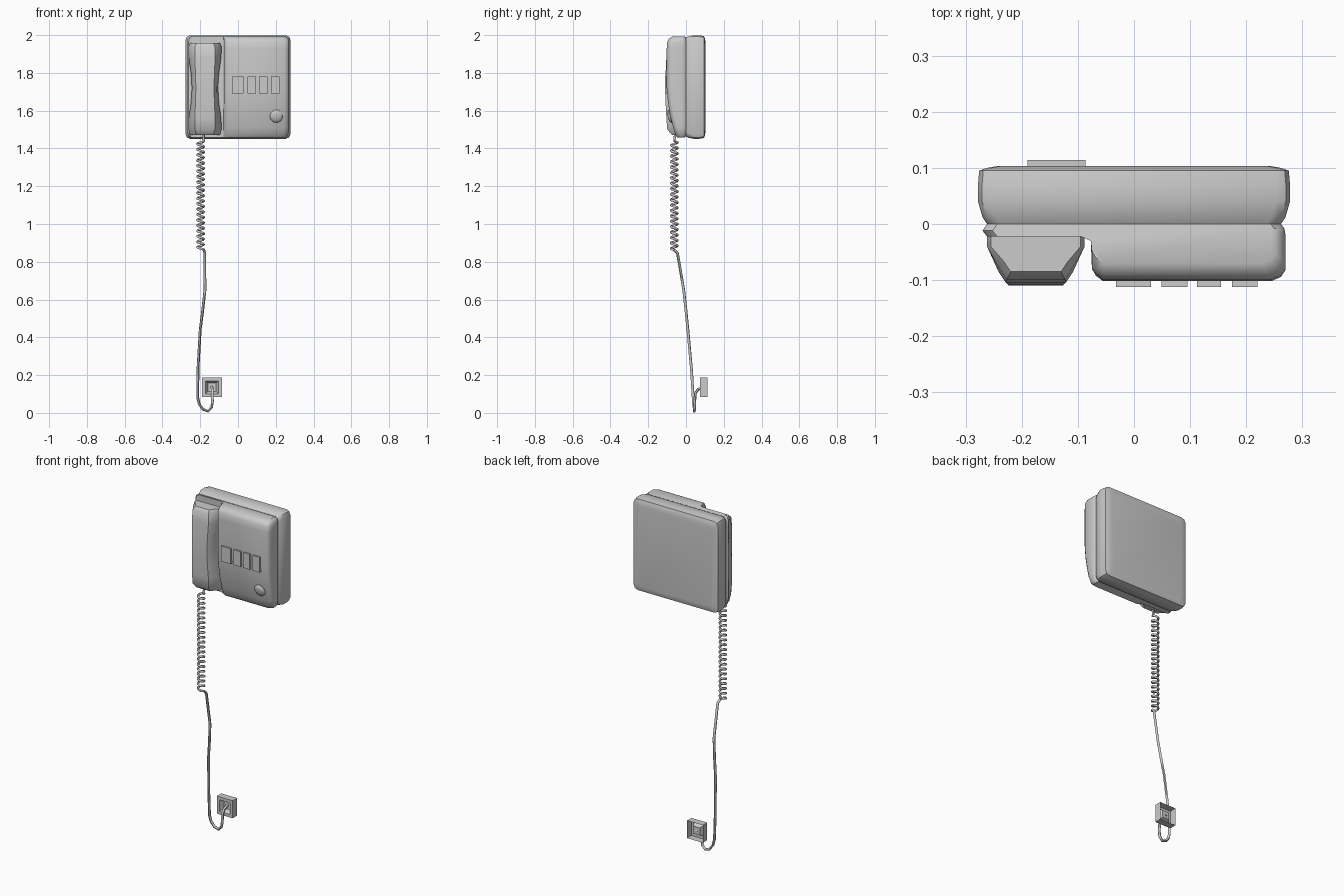
import bpy, bmesh, math
from mathutils import Vector

if "Cube" in bpy.data.objects:
    bpy.data.objects.remove(bpy.data.objects["Cube"])

grey = bpy.data.materials.new("grey plastic")
grey.use_nodes = True
grey.diffuse_color = (0.6, 0.6, 0.6, 1)
grey.node_tree.nodes["Principled BSDF"].inputs["Base Color"].default_value = (0.6, 0.6, 0.6, 1)


def finish(obj, angle=40):
    obj.data.materials.append(grey)
    bpy.ops.object.select_all(action="DESELECT")
    obj.select_set(True)
    bpy.context.view_layer.objects.active = obj
    bpy.ops.object.shade_smooth_by_angle(angle=math.radians(angle))
    return obj


def loft(name, rings, cap_start=True, cap_end=True, angle=40):
    """Skin a list of equal-length closed rings."""
    bm = bmesh.new()
    rows = [[bm.verts.new(p) for p in ring] for ring in rings]
    for a, b in zip(rows, rows[1:]):
        for i in range(len(a)):
            j = (i + 1) % len(a)
            bm.faces.new((a[i], a[j], b[j], b[i]))
    if cap_start:
        bm.faces.new(rows[0][::-1])
    if cap_end:
        bm.faces.new(rows[-1])
    bmesh.ops.recalc_face_normals(bm, faces=bm.faces)
    mesh = bpy.data.meshes.new(name)
    bm.to_mesh(mesh)
    bm.free()
    obj = bpy.data.objects.new(name, mesh)
    bpy.context.collection.objects.link(obj)
    return finish(obj, angle)


def rounded_rect(cx, cz, hx, hz, y, r):
    """Rectangle facing y with three points on each rounded corner."""
    ring = []
    for k, (sx, sz) in enumerate(((1, 1), (-1, 1), (-1, -1), (1, -1))):
        for step in range(3):
            t = math.radians(90 * k + 45 * step)
            ring.append((cx + sx * (hx - r) + r * math.cos(t), y, cz + sz * (hz - r) + r * math.sin(t)))
    return ring


def wire(name, points, radius, kind="POLY"):
    curve = bpy.data.curves.new(name, "CURVE")
    curve.dimensions = "3D"
    curve.bevel_depth = radius
    curve.bevel_resolution = 1
    curve.use_fill_caps = True
    spline = curve.splines.new("POLY")
    spline.points.add(len(points) - 1)
    for p, co in zip(spline.points, points):
        p.co = (*co, 1)
    obj = bpy.data.objects.new(name, curve)
    bpy.context.collection.objects.link(obj)
    bpy.ops.object.select_all(action="DESELECT")
    obj.select_set(True)
    bpy.context.view_layer.objects.active = obj
    bpy.ops.object.convert(target="MESH")
    return finish(bpy.context.object, 60)


# Rear housing: rounded slab with a groove where it meets the front
MID = 1.725
rear = [(0, .262, .262), (.012, .27, .268), (.04, .278, .274), (.07, .278, .274),
        (.095, .276, .27), (.1, .262, .258), (.103, .245, .24)]
loft("rear_housing", [rounded_rect(0, MID, hx, hz, y, .025) for y, hx, hz in rear])


# Front housing: stepped section with a low cradle and a deep panel sloping back at the bottom
def front_section(z, depth, inset):
    d = -depth
    outline = [(.262, 0), (.268, -.008), (.27, -.02), (.27, min(d + .02, -.022)), (.262, min(d + .008, -.028)),
               (.245, d), (-.055, d), (-.068, min(d + .01, -.034)), (-.075, min(d + .022, -.032)),
               (-.077, -.03), (-.095, -.022), (-.262, -.022), (-.27, -.012), (-.262, 0)]
    ring = []
    for x, y in outline:
        dz = 0
        if inset and y == 0:
            dz = -.008 if z > MID else .008
        ring.append((x - math.copysign(inset, x) if abs(x) > .2 else x, y, z + dz))
    return ring


sections = [(1.993, .07, .018), (1.982, .09, .005), (1.965, .099, 0), (1.93, .102, 0), (1.72, .102, 0),
            (1.64, .095, 0), (1.57, .083, 0), (1.51, .068, 0), (1.47, .056, .005), (1.457, .045, .018)]
loft("front_housing", [front_section(*s) for s in sections])


# Handset: tapered section along its height, pinched at the grip
def handset_section(z, half, face, depth, corner=.012):
    cx = -.175
    side = [(half, -.022), (half, -.04), (face + corner, -depth + .018), (face, -depth)]
    return [(cx + x, y, z) for x, y in side] + [(cx - x, y, z) for x, y in reversed(side)]


handset = [(1.957, .08, .045, .085), (1.94, .087, .052, .099), (1.88, .086, .054, .104), (1.8, .074, .05, .108),
           (1.72, .069, .048, .11), (1.64, .074, .05, .108), (1.56, .086, .054, .104),
           (1.5, .087, .052, .099), (1.472, .08, .045, .075)]
loft("handset", [handset_section(*s) for s in handset])

# Row of keys: one wide, three narrow
for i, (x0, x1) in enumerate(((-.032, .03), (.049, .095), (.112, .155), (.175, .22))):
    cx, hx = (x0 + x1) / 2, (x1 - x0) / 2
    loft(f"key_{i + 1}", [[(cx + sx * hx, y, 1.735 + sz * .045) for sx, sz in ((1, 1), (-1, 1), (-1, -1), (1, -1))]
                          for y in (-.09, -.112)])

# Round button: shallow dome on the sloped part of the panel
dome = []
for r, h in ((.034, -.01), (.034, .004), (.027, .01), (.014, .014)):
    ring = []
    for k in range(20):
        a = math.tau * k / 20
        z = r * math.sin(a)
        ring.append((.203 + r * math.cos(a), -.083 - h - z * .2, 1.57 + z))
    dome.append(ring)
loft("round_button", dome, angle=50)

# Coiled cord hanging from the handset
TURNS, STEPS = 20, 12
coil = [(-.18, -.058, 1.48), (-.183, -.06, 1.45)]
for i in range(TURNS * STEPS + 1):
    a = math.tau * i / STEPS
    coil.append((-.198 + .017 * math.cos(a), -.062 + .017 * math.sin(a), 1.438 - .575 * i / (TURNS * STEPS)))
wire("coiled_cord", coil, .0065)

# Straight cord looping down and up into the wall socket
path = [(-.181, -.062, .863), (-.176, -.045, .845), (-.175, -.012, .65), (-.187, 0, .54), (-.2, .01, .44),
        (-.212, .029, .23), (-.213, .038, .08), (-.205, .041, .045), (-.185, .044, .018), (-.158, .044, .009),
        (-.14, .045, .028), (-.135, .046, .06), (-.136, .05, .105), (-.137, .065, .125), (-.138, .1, .137)]
wire("wall_cord", path, .0075)


# Wall socket: open-backed shell with a recessed front
def square(y, half, cz=.135):
    return [(-.138 + sx * half, y, cz + sz * half) for sx, sz in ((1, 1), (-1, 1), (-1, -1), (1, -1))]


loft("wall_socket", [square(.114, .052), square(.073, .052), square(.073, .034), square(.098, .022)],
     cap_start=False, angle=30)
